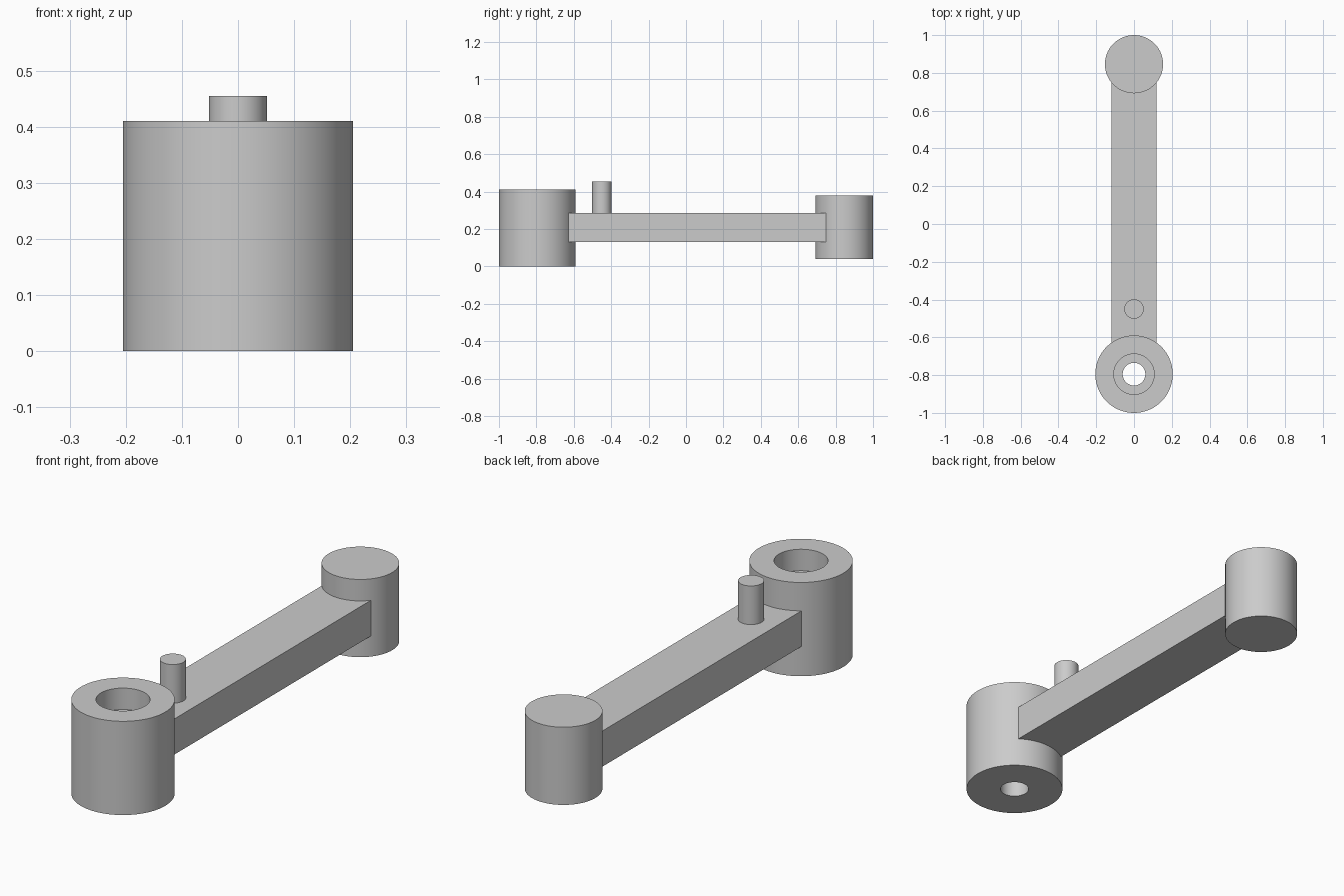
import bpy, bmesh, math

if "Cube" in bpy.data.objects:
    bpy.data.objects.remove(bpy.data.objects["Cube"])

SEGMENTS = 96

grey = bpy.data.materials.new("light_grey")
grey.diffuse_color = (0.6, 0.6, 0.6, 1)
grey.use_nodes = True
grey.node_tree.nodes["Principled BSDF"].inputs["Base Color"].default_value = grey.diffuse_color


def finish(name, bm):
    bmesh.ops.recalc_face_normals(bm, faces=bm.faces[:])
    mesh = bpy.data.meshes.new(name)
    bm.to_mesh(mesh)
    bm.free()
    mesh.materials.append(grey)
    obj = bpy.data.objects.new(name, mesh)
    bpy.context.collection.objects.link(obj)
    bpy.ops.object.select_all(action='DESELECT')
    obj.select_set(True)
    bpy.context.view_layer.objects.active = obj
    bpy.ops.object.shade_smooth_by_angle(angle=math.radians(30))
    return obj


def lathe(name, y, profile):
    """Revolve a closed (radius, z) profile around the vertical axis at y."""
    bm = bmesh.new()
    rings = []
    for r, z in profile:
        rings.append([bm.verts.new((r * math.cos(2 * math.pi * i / SEGMENTS),
                                    y + r * math.sin(2 * math.pi * i / SEGMENTS), z))
                      for i in range(SEGMENTS)])
    for a, b in zip(rings, rings[1:] + rings[:1]):
        for i in range(SEGMENTS):
            j = (i + 1) % SEGMENTS
            bm.faces.new((a[i], a[j], b[j], b[i]))
    return finish(name, bm)


def cylinder(name, y, r, z0, z1):
    bm = bmesh.new()
    bmesh.ops.create_cone(bm, cap_ends=True, segments=SEGMENTS,
                          radius1=r, radius2=r, depth=z1 - z0)
    bmesh.ops.translate(bm, verts=bm.verts[:], vec=(0, y, (z0 + z1) / 2))
    return finish(name, bm)


# Large hub with a through hole and a counterbore in the top
lathe("bored_hub", -0.795, [(0.06, 0), (0.205, 0), (0.205, 0.41),
                            (0.107, 0.41), (0.107, 0.316), (0.06, 0.316)])

# Solid boss at the far end
cylinder("end_boss", 0.846, 0.154, 0.04, 0.38)

# Upright pin, rooted in the arm
cylinder("pin", -0.45, 0.0515, 0.2, 0.455)

# Flat arm, its ends buried in the hub wall and the boss
bm = bmesh.new()
bmesh.ops.create_cube(bm, size=1)
y0, y1, z0, z1 = -0.67, 0.80, 0.13, 0.286
bmesh.ops.scale(bm, verts=bm.verts[:], vec=(0.238, y1 - y0, z1 - z0))
bmesh.ops.translate(bm, verts=bm.verts[:], vec=(0, (y0 + y1) / 2, (z0 + z1) / 2))
finish("arm", bm)
